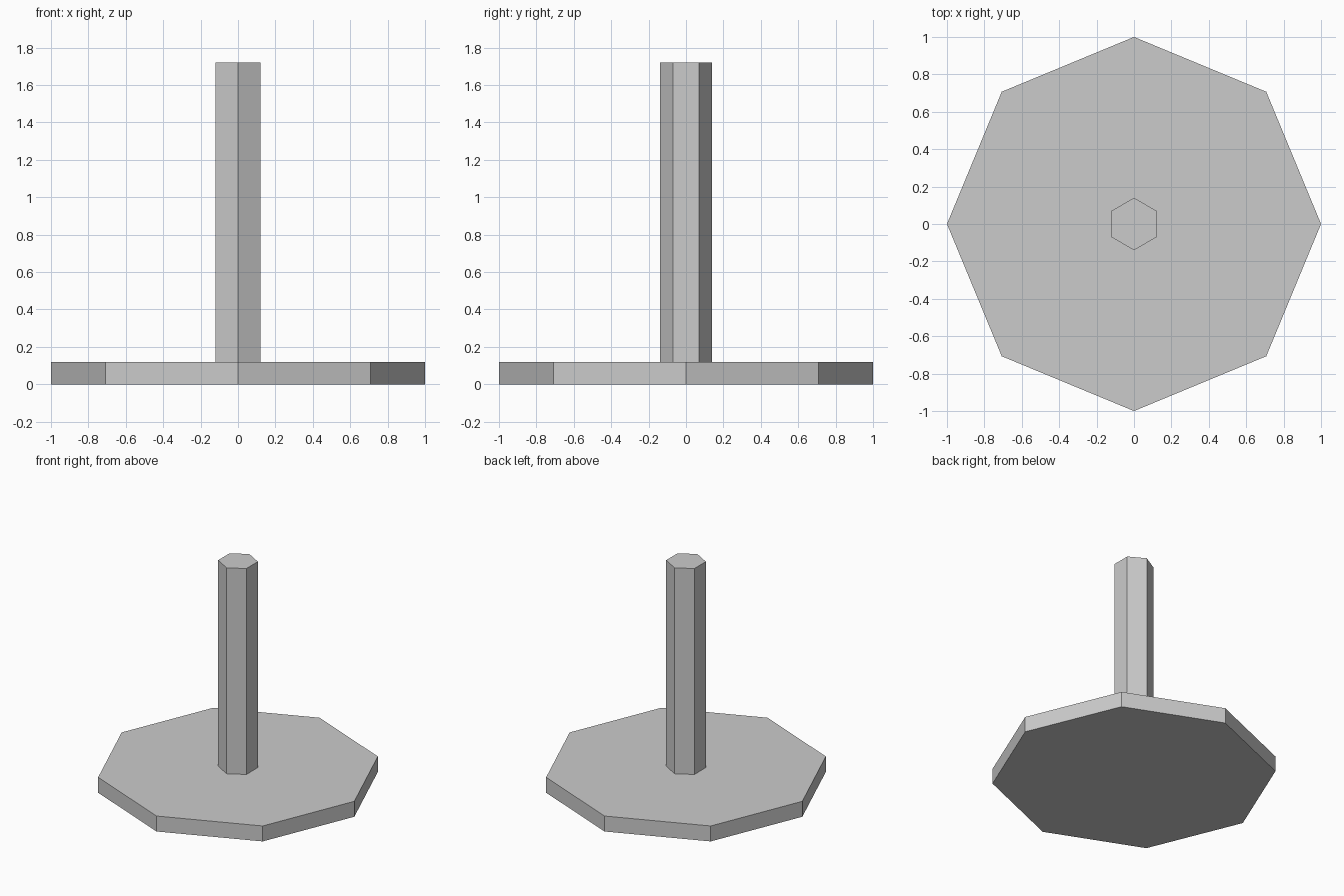
import bpy

if "Cube" in bpy.data.objects:
    bpy.data.objects.remove(bpy.data.objects["Cube"])

grey = bpy.data.materials.new("plain grey")
grey.diffuse_color = (0.6, 0.6, 0.6, 1.0)
grey.use_nodes = True
grey.node_tree.nodes["Principled BSDF"].inputs["Base Color"].default_value = grey.diffuse_color


def prism(name, sides, radius, bottom, top):
    """Upright flat-sided prism with one corner pointing to +y."""
    bpy.ops.mesh.primitive_cylinder_add(
        vertices=sides, radius=radius, depth=top - bottom,
        location=(0, 0, (bottom + top) / 2))
    part = bpy.context.object
    part.name = name
    part.data.materials.append(grey)
    return part


# Flat eight-sided base plate
prism("base_plate", 8, 1.0, 0.0, 0.12)

# Six-sided upright post standing on the plate
prism("post", 6, 0.14, 0.12, 1.72)
